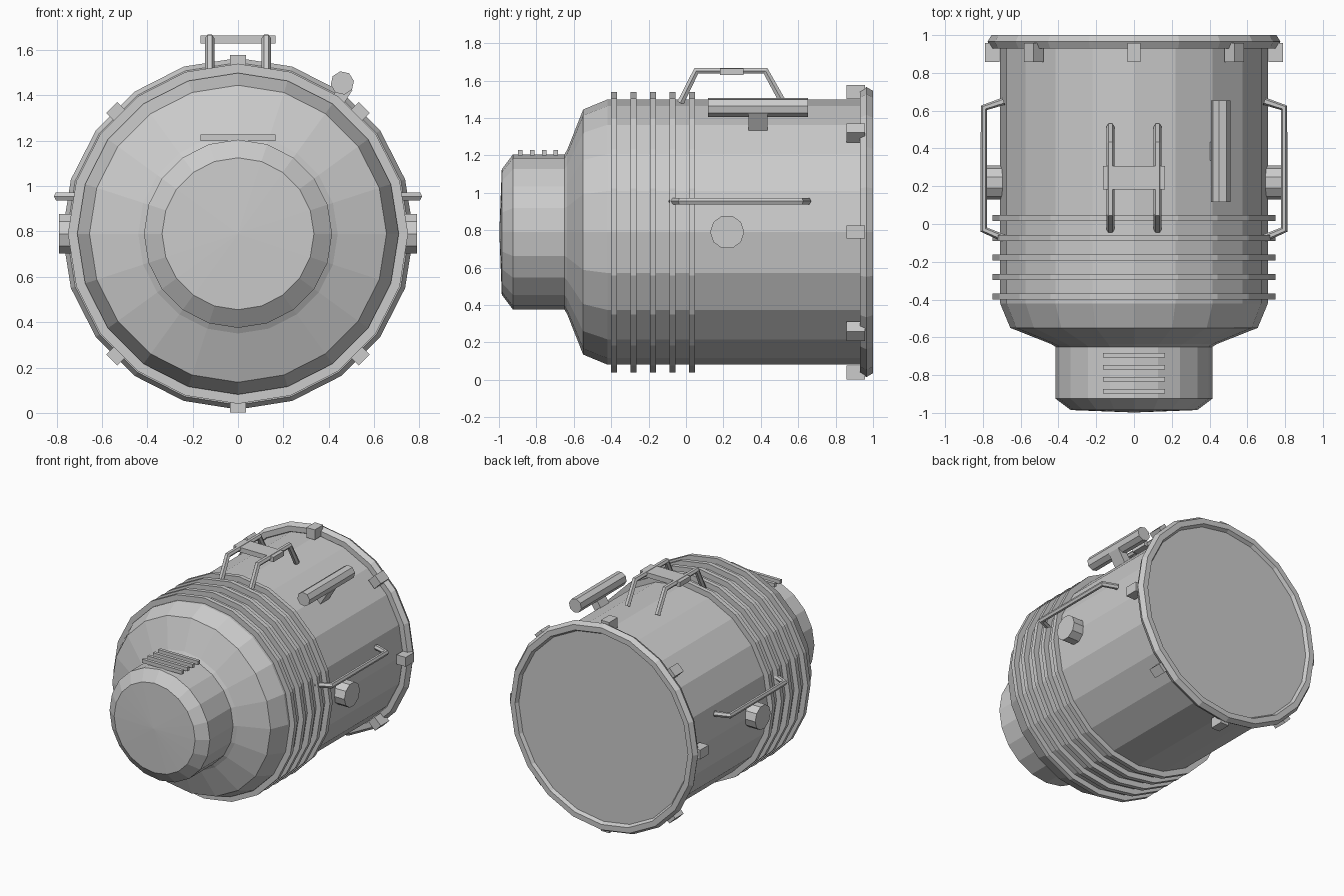
import bpy, bmesh
from math import sin, cos, pi, radians
from mathutils import Matrix, Vector

if "Cube" in bpy.data.objects:
    bpy.data.objects.remove(bpy.data.objects["Cube"])

CZ = 0.79      # height of the main axis
SIDES = 20


def finish(name, bm):
    bmesh.ops.recalc_face_normals(bm, faces=bm.faces)
    me = bpy.data.meshes.new(name)
    bm.to_mesh(me)
    bm.free()
    ob = bpy.data.objects.new(name, me)
    bpy.context.collection.objects.link(ob)
    return ob


def lathe(name, profile, closed=False):
    """Revolve (y, radius) points around the main axis; radius 0 makes a pole."""
    bm = bmesh.new()
    rings = []
    for y, r in profile:
        n = SIDES if r else 1
        rings.append([bm.verts.new((r * cos(2 * pi * i / SIDES), y,
                                    CZ + r * sin(2 * pi * i / SIDES))) for i in range(n)])
    pairs = list(zip(rings, rings[1:]))
    if closed:
        pairs.append((rings[-1], rings[0]))
    for a, b in pairs:
        for i in range(SIDES):
            j = (i + 1) % SIDES
            if len(a) == 1:
                bm.faces.new((a[0], b[i], b[j]))
            elif len(b) == 1:
                bm.faces.new((a[i], a[j], b[0]))
            else:
                bm.faces.new((a[i], a[j], b[j], b[i]))
    return finish(name, bm)


def box(name, center, size, angle=0.0):
    bm = bmesh.new()
    m = Matrix.Translation(Vector(center)) @ Matrix.Rotation(angle, 4, 'Y')
    bmesh.ops.create_cube(bm, size=1, matrix=m @ Matrix.Diagonal((*size, 1)))
    return finish(name, bm)


def cylinder(name, center, r, depth, sides, rot):
    bm = bmesh.new()
    bmesh.ops.create_cone(bm, cap_ends=True, segments=sides, radius1=r, radius2=r,
                          depth=depth, matrix=Matrix.Translation(Vector(center)) @ rot)
    return finish(name, bm)


def bar(name, points, r):
    """Six-sided bent bar along a path."""
    cu = bpy.data.curves.new(name, 'CURVE')
    cu.dimensions = '3D'
    cu.bevel_depth = r
    cu.bevel_resolution = 1
    cu.use_fill_caps = True
    sp = cu.splines.new('POLY')
    sp.points.add(len(points) - 1)
    for p, co in zip(sp.points, points):
        p.co = (*co, 1)
    sp.use_smooth = False
    ob = bpy.data.objects.new(name, cu)
    bpy.context.collection.objects.link(ob)
    return ob


# main shell: domed nose, neck, shoulder, barrel, back plate
lathe("body", [(-0.998, 0), (-0.985, 0.335), (-0.925, 0.415), (-0.65, 0.415),
               (-0.635, 0.44), (-0.55, 0.655), (-0.42, 0.709), (0.975, 0.709), (0.975, 0)])

# rear rim ring
lathe("rear_rim", [(0.965 + 0.04 * sin(k * pi / 3), 0.735 + 0.04 * cos(k * pi / 3))
                   for k in range(6)], closed=True)

# ribs around the barrel
for k in range(5):
    y = -0.385 + 0.104 * k
    lathe(f"rib_{k}", [(y - 0.016, 0.69), (y - 0.016, 0.75),
                       (y + 0.016, 0.75), (y + 0.016, 0.69)], closed=True)

# rim clamps
for k in range(8):
    a = radians(45 * k)
    box(f"rim_clamp_{k}", (0.75 * cos(a), 0.907, CZ + 0.75 * sin(a)), (0.075, 0.1, 0.07), -a)

# grip strips on top of the neck
for k in range(4):
    box(f"neck_strip_{k}", (0, -0.885 + 0.063 * k, 1.214), (0.33, 0.024, 0.028))

# side knobs and side rails
for s, side in ((1, "right"), (-1, "left")):
    cylinder(f"{side}_knob", (s * 0.735, 0.22, CZ), 0.091, 0.11, 10,
             Matrix.Rotation(radians(90), 4, 'Y'))
    bar(f"{side}_rail", [(s * 0.69, -0.075, 0.955), (s * 0.795, -0.03, 0.955),
                         (s * 0.795, 0.615, 0.955), (s * 0.69, 0.65, 0.955)], 0.02)
    # carrying handle bars
    bar(f"{side}_handle_bar", [(s * 0.125, -0.03, 1.48), (s * 0.125, 0.055, 1.652),
                               (s * 0.125, 0.425, 1.652), (s * 0.125, 0.515, 1.49)], 0.021)

# handle grip
box("handle_grip", (0, 0.245, 1.647), (0.33, 0.125, 0.036))

# sighting tube and its mount
cylinder("top_tube", (0.46, 0.385, 1.455), 0.052, 0.535, 8,
         Matrix.Rotation(radians(90), 4, 'X') @ Matrix.Rotation(radians(10), 4, 'Z'))
box("tube_mount", (0.445, 0.385, 1.385), (0.06, 0.1, 0.13), radians(32))
